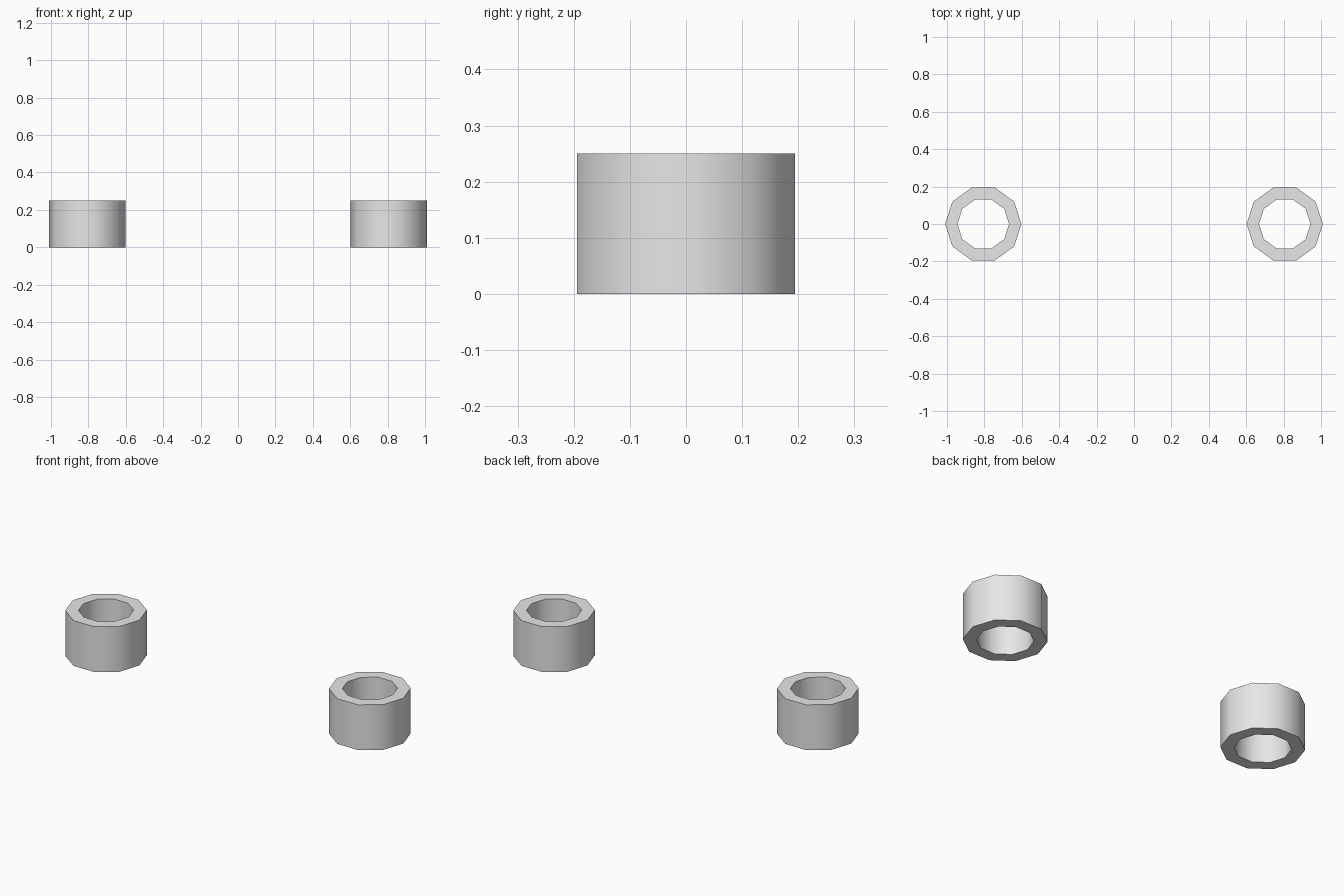
import bpy, bmesh
from math import pi, radians, cos
from mathutils import Matrix

SIDES = 10
OUTER, INNER, HEIGHT = 0.204, 0.138, 0.25
CENTRE_X = 1 - OUTER * cos(pi / SIDES)

cube = bpy.data.objects.get("Cube")
if cube:
    bpy.data.objects.remove(cube, do_unlink=True)

# Plain grey for both rings
grey = bpy.data.materials.new("light grey")
grey.use_nodes = True
colour = (0.8, 0.8, 0.8, 1)
grey.diffuse_color = colour
grey.node_tree.nodes["Principled BSDF"].inputs["Base Color"].default_value = colour


def make_ring(name, x):
    """Ten-sided open tube: a flat annulus extruded upwards."""
    bm = bmesh.new()
    turn = Matrix.Rotation(pi / 2, 4, "Z")
    for radius in (OUTER, INNER):
        bmesh.ops.create_circle(bm, segments=SIDES, radius=radius, matrix=turn)
    bmesh.ops.bridge_loops(bm, edges=bm.edges[:])
    top = bmesh.ops.extrude_face_region(bm, geom=bm.faces[:], use_keep_orig=True)
    verts = [g for g in top["geom"] if isinstance(g, bmesh.types.BMVert)]
    bmesh.ops.translate(bm, verts=verts, vec=(0, 0, HEIGHT))
    bmesh.ops.recalc_face_normals(bm, faces=bm.faces[:])
    mesh = bpy.data.meshes.new(name)
    bm.to_mesh(mesh)
    bm.free()
    mesh.materials.append(grey)
    ring = bpy.data.objects.new(name, mesh)
    ring.location.x = x
    bpy.context.collection.objects.link(ring)

    # Smooth round the walls, sharp at the rims
    bpy.ops.object.select_all(action="DESELECT")
    ring.select_set(True)
    bpy.context.view_layer.objects.active = ring
    bpy.ops.object.shade_smooth_by_angle(angle=radians(45))


make_ring("left_ring", CENTRE_X)
make_ring("right_ring", -CENTRE_X)
